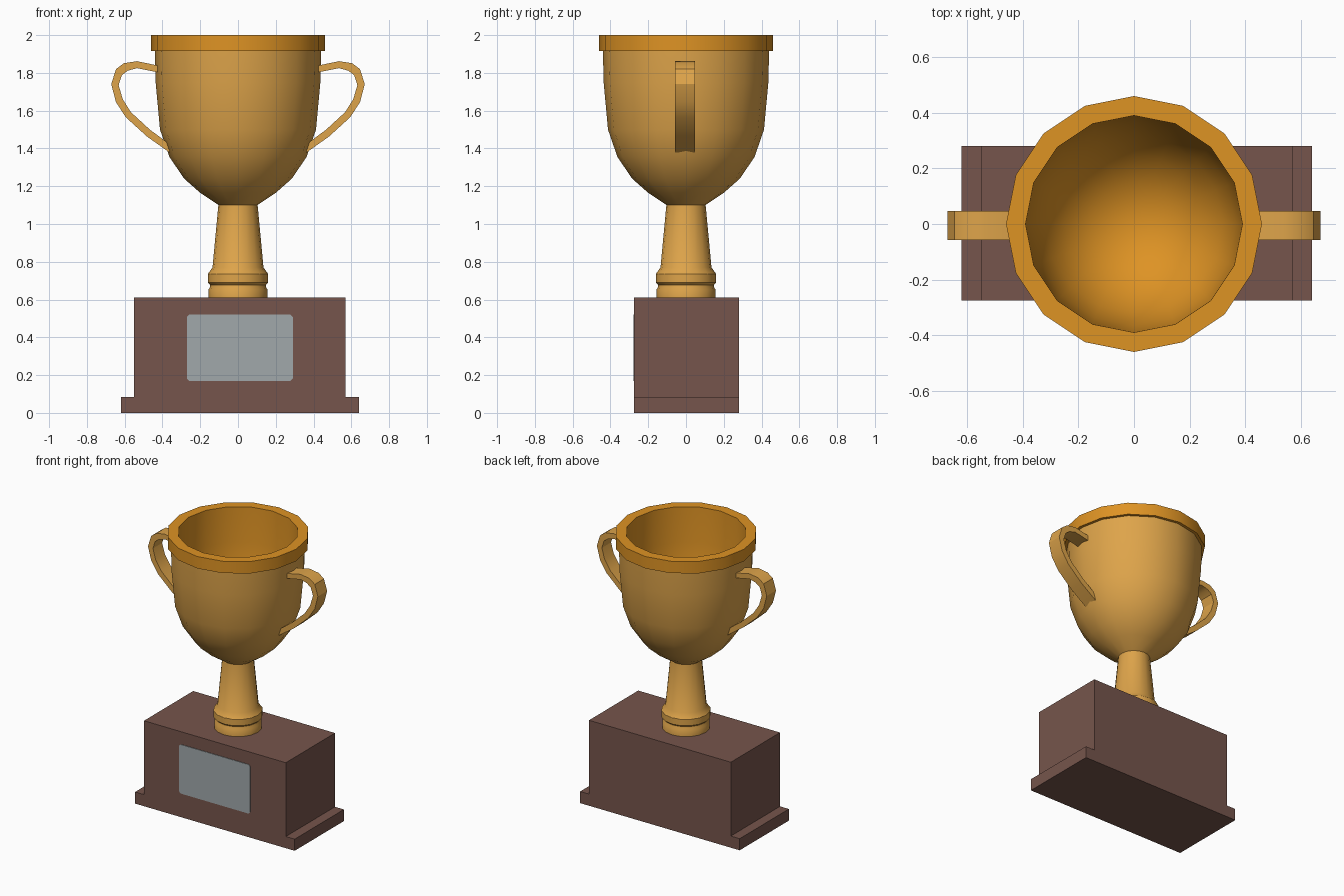
import bpy, bmesh, math

if "Cube" in bpy.data.objects:
    bpy.data.objects.remove(bpy.data.objects["Cube"])


def srgb(r, g, b):
    f = lambda c: c / 12.92 if c <= 0.04045 else ((c + 0.055) / 1.055) ** 2.4
    return (f(r / 255), f(g / 255), f(b / 255), 1)


def material(name, rgb):
    m = bpy.data.materials.new(name)
    m.diffuse_color = srgb(*rgb)
    m.use_nodes = True
    m.node_tree.nodes["Principled BSDF"].inputs["Base Color"].default_value = m.diffuse_color
    return m


gold = material("gold", (222, 164, 74))
deep_gold = material("deep gold", (222, 147, 36))
wood = material("brown wood", (118, 85, 76))
silver = material("silver grey", (161, 169, 171))


def finish(name, bm, mat, smooth=True):
    me = bpy.data.meshes.new(name)
    bm.to_mesh(me)
    bm.free()
    me.materials.append(mat)
    ob = bpy.data.objects.new(name, me)
    bpy.context.collection.objects.link(ob)
    if smooth:
        bpy.ops.object.select_all(action='DESELECT')
        ob.select_set(True)
        bpy.context.view_layer.objects.active = ob
        bpy.ops.object.shade_smooth_by_angle(angle=math.radians(32))
    return ob


def lathe(name, profile, mat, sides=16):
    """Revolve (radius, z) points around z; faces point right of the path."""
    bm = bmesh.new()
    rings = []
    for r, z in profile:
        if r == 0:
            rings.append([bm.verts.new((0, 0, z))] * sides)
        else:
            rings.append([bm.verts.new((r * math.cos(math.tau * j / sides),
                                        r * math.sin(math.tau * j / sides), z))
                          for j in range(sides)])
    for a, b in zip(rings, rings[1:]):
        for j in range(sides):
            k = (j + 1) % sides
            bm.faces.new(dict.fromkeys((a[j], a[k], b[k], b[j])))
    return finish(name, bm, mat)


def prism(name, outline, y0, y1, mat, smooth=False):
    """Extrude an (x, z) outline along y."""
    bm = bmesh.new()
    face = bm.faces.new([bm.verts.new((x, y0, z)) for x, z in outline])
    ext = bmesh.ops.extrude_face_region(bm, geom=[face])["geom"]
    for v in ext:
        if isinstance(v, bmesh.types.BMVert):
            v.co.y = y1
    bmesh.ops.recalc_face_normals(bm, faces=bm.faces)
    return finish(name, bm, mat, smooth)


# Stepped wooden plinth
prism("plinth", [(-.62, 0), (.64, 0), (.64, .083), (.57, .083), (.57, .61),
                 (-.55, .61), (-.55, .083), (-.62, .083)], -.275, .28, wood)

# Name plate with clipped corners on the front
x0, x1, z0, z1, c = -.27, .29, .17, .52, .012
prism("plaque", [(x0 + c, z0), (x1 - c, z0), (x1, z0 + c), (x1, z1 - c),
                 (x1 - c, z1), (x0 + c, z1), (x0, z1 - c), (x0, z0 + c)],
      -.279, -.274, silver)

# Stem with collar
lathe("stem", [(.155, .605), (.155, .655), (.147, .668), (.147, .678),
               (.16, .69), (.16, .735), (.135, .77), (.103, 1.11)], gold)

# Outside of the cup
lathe("bowl", [(0, 1.10), (.103, 1.10), (.20, 1.165), (.285, 1.24), (.363, 1.355),
               (.413, 1.50), (.436, 1.75), (.44, 1.92)], gold)

# Rim band continuing into the cup interior
lathe("rim_and_interior", [(.43, 1.915), (.46, 1.915), (.46, 2.0), (.39, 2.0),
                           (.385, 1.75), (.365, 1.52), (.32, 1.385),
                           (.25, 1.28), (.15, 1.20), (0, 1.16)], deep_gold)

# Ear-shaped strap handles, mirrored
outer = [(.42, 1.838), (.535, 1.862), (.604, 1.851), (.646, 1.82), (.671, 1.74),
         (.646, 1.645), (.594, 1.565), (.483, 1.464), (.362, 1.378)]
inner = [(.42, 1.802), (.535, 1.825), (.583, 1.812), (.615, 1.788), (.632, 1.735),
         (.61, 1.66), (.567, 1.592), (.467, 1.50), (.362, 1.422)]
handles = prism("handles", outer + inner[::-1], -.057, .047, gold, True)
handles.modifiers.new("mirror", 'MIRROR').use_axis[0] = True
